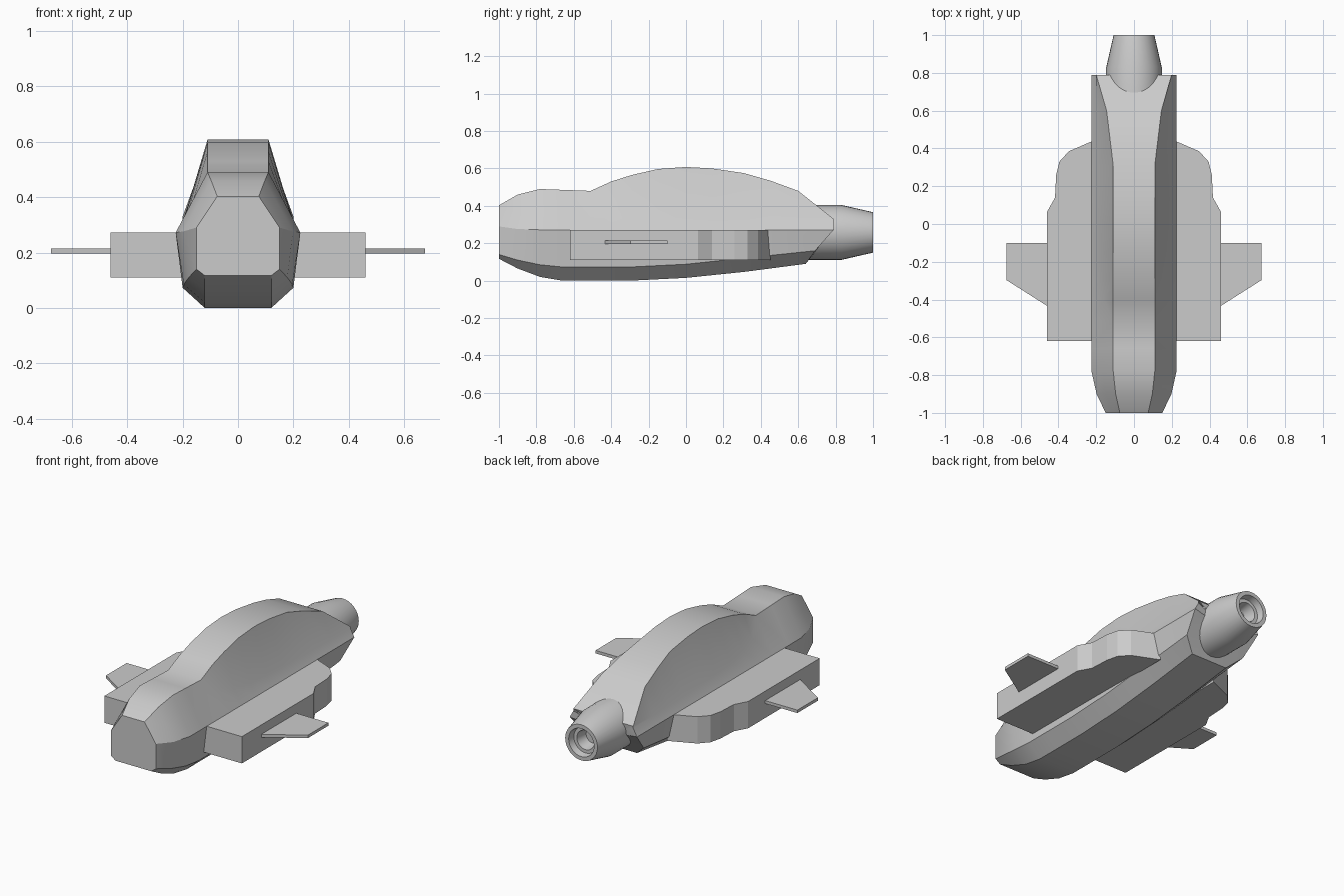
import bpy, bmesh, math

if "Cube" in bpy.data.objects:
    bpy.data.objects.remove(bpy.data.objects["Cube"])


def make_object(name, verts, faces, angle=None):
    mesh = bpy.data.meshes.new(name)
    bm = bmesh.new()
    vs = [bm.verts.new(v) for v in verts]
    for f in faces:
        bm.faces.new([vs[i] for i in f])
    bmesh.ops.remove_doubles(bm, verts=bm.verts[:], dist=0.0005)
    bmesh.ops.recalc_face_normals(bm, faces=bm.faces[:])
    bm.to_mesh(mesh)
    bm.free()
    obj = bpy.data.objects.new(name, mesh)
    bpy.context.collection.objects.link(obj)
    if angle:
        bpy.ops.object.select_all(action='DESELECT')
        obj.select_set(True)
        bpy.context.view_layer.objects.active = obj
        bpy.ops.object.shade_smooth_by_angle(angle=math.radians(angle))
    return obj


def at(curve, y):
    """Linear interpolation along a list of (y, value) points."""
    if y <= curve[0][0]:
        return curve[0][1]
    for (a, p), (b, q) in zip(curve, curve[1:]):
        if y <= b:
            return p + (q - p) * (y - a) / (b - a)
    return curve[-1][1]


def slab(name, outline, z0, z1):
    """Extrude a plan outline vertically."""
    n = len(outline)
    verts = [(x, y, z) for z in (z0, z1) for x, y in outline]
    faces = [list(range(n)), list(range(n, 2 * n))]
    faces += [[i, (i + 1) % n, n + (i + 1) % n, n + i] for i in range(n)]
    return make_object(name, verts, faces)


# Hull: lofted ten-sided sections described by curves along its length
top_x = [(-1, .075), (-.9, .097), (-.78, .11), (.31, .11), (.6, .145), (.79, .2)]
top_z = [(-1, .403), (-.9, .46), (-.78, .49), (-.51, .48), (-.4, .53), (-.29, .565),
         (-.15, .597), (0, .608), (.14, .6), (.31, .575), (.45, .535), (.6, .48), (.79, .33)]
mid_x = [(-.51, .11), (-.4, .16), (-.29, .177), (-.15, .187), (0, .191), (.31, .196), (.79, .2)]
side_x = [(-1, .15), (-.9, .198), (-.78, .225)]
side_z = [(-1, .29), (-.87, .272)]
low_x = [(-1, .15), (-.9, .178), (-.78, .196), (-.66, .2)]
low_z = [(-1, .14), (-.9, .11), (-.78, .085), (-.66, .073), (-.3, .073), (0, .088), (.69, .16)]
base_z = [(-1, .117), (-.9, .065), (-.78, .02), (-.66, 0), (-.3, 0), (0, .015), (.32, .048), (.64, .09)]

stations = [y for y, _ in top_z]
stations[3:3] = [-.66]
verts = []
for y in stations:
    tx, tz, sx, sz = at(top_x, y), at(top_z, y), at(side_x, y), at(side_z, y)
    if y <= -.51:                       # nose flank is one flat strip
        mx, mz = (tx + sx) / 2, (tz + sz) / 2
        if y == -.51:
            mx, mz = tx, tz             # canopy flank starts at a point
    else:
        mx = at(mid_x, y)
        mz = min(.27 + (.225 - mx) * 1.91, tz)
    ly, by = (.69, .64) if y > .7 else (y, y)   # undercut stern
    half = [(tx, y, tz), (mx, y, mz), (sx, y, sz),
            (at(low_x, ly), ly, at(low_z, ly)), (.12, by, at(base_z, by))]
    verts += half + [(-a, b, c) for a, b, c in reversed(half)]
N = 10
faces = [list(range(N))]
# A fan around a centre point closes the bent stern
last = (len(stations) - 1) * N
verts.append((0, .76, .24))
faces += [[last + i, last + (i + 1) % N, len(verts) - 1] for i in range(N)
          if i not in (0, 9)]
faces += [[last, last + 9, len(verts) - 1]]
for s in range(len(stations) - 1):
    for i in range(N):
        j = (i + 1) % N
        faces.append([s * N + i, s * N + j, (s + 1) * N + j, (s + 1) * N + i])
make_object("hull", verts, faces, 30)

# Engine: revolved nozzle with a stepped recess
profile = [(0, .62), (.147, .62), (.147, .83), (.108, 1), (.085, 1), (.078, .96),
           (.058, .96), (.045, .89), (0, .89)]
seg = 32
verts = [(r * math.cos(2 * math.pi * k / seg), y, .258 + r * math.sin(2 * math.pi * k / seg))
         for r, y in profile[1:-1] for k in range(seg)]
rings = len(profile) - 2
faces = [list(range(seg)), list(range((rings - 1) * seg, rings * seg))]
for r in range(rings - 1):
    for k in range(seg):
        n = (k + 1) % seg
        faces.append([r * seg + k, r * seg + n, (r + 1) * seg + n, (r + 1) * seg + k])
make_object("engine_nozzle", verts, faces, 25)

# Side pods and fins, mirrored left and right
pod = [(.19, -.62), (.46, -.62), (.46, .065), (.418, .14), (.412, .26), (.395, .33),
       (.345, .385), (.225, .437), (.19, .452)]
fin = [(.45, -.1), (.675, -.1), (.675, -.297), (.45, -.44)]
for side, s in (("right", 1), ("left", -1)):
    slab(side + "_pod", [(s * x, y) for x, y in pod], .11, .272)
    slab(side + "_fin", [(s * x, y) for x, y in fin], .197, .215)
